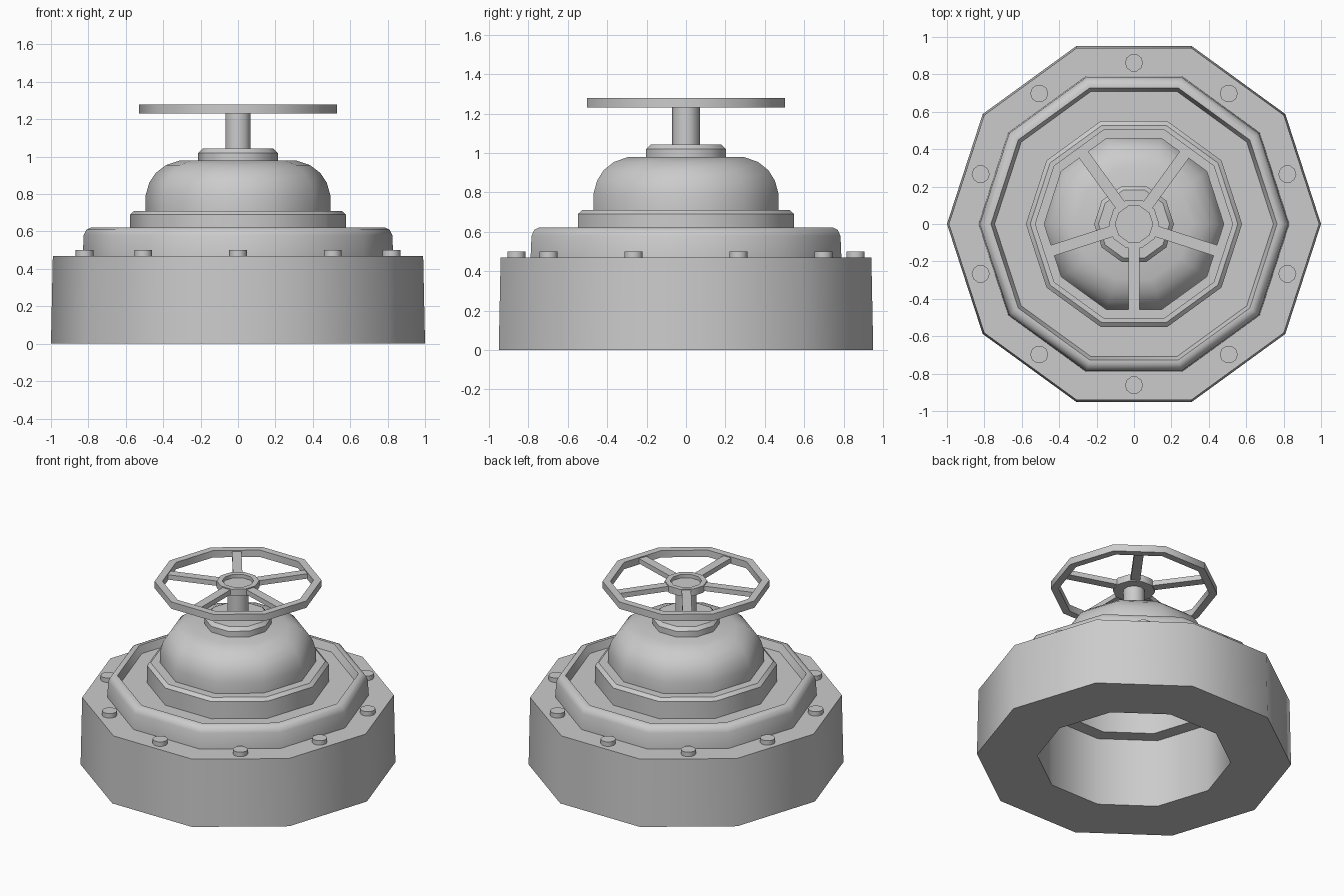
import bpy, bmesh, math
from mathutils import Matrix, Vector

cube = bpy.data.objects.get("Cube")
if cube:
    bpy.data.objects.remove(cube, do_unlink=True)

SIDES = 10
grey = bpy.data.materials.new("plain_grey")
grey.use_nodes = True
GREY = (0.6, 0.6, 0.6, 1)
grey.diffuse_color = GREY
grey.node_tree.nodes["Principled BSDF"].inputs["Base Color"].default_value = GREY


def finish(name, bm):
    """Clean the mesh, make the object and shade it."""
    bmesh.ops.remove_doubles(bm, verts=bm.verts, dist=0.0005)
    bmesh.ops.recalc_face_normals(bm, faces=bm.faces)
    mesh = bpy.data.meshes.new(name)
    bm.to_mesh(mesh)
    bm.free()
    mesh.materials.append(grey)
    obj = bpy.data.objects.new(name, mesh)
    bpy.context.collection.objects.link(obj)
    bpy.ops.object.select_all(action='DESELECT')
    obj.select_set(True)
    bpy.context.view_layer.objects.active = obj
    bpy.ops.object.shade_smooth_by_angle(angle=math.radians(39))
    return obj


def lathe(name, profile, closed=False, turn=0.0):
    """Revolve (radius, height) points into a ten-sided solid."""
    bm = bmesh.new()
    points = profile + [profile[0]] if closed else profile
    start = Matrix.Rotation(turn, 3, 'Z')
    verts = [bm.verts.new(start @ Vector((r, 0, z))) for r, z in points]
    edges = [bm.edges.new(pair) for pair in zip(verts, verts[1:])]
    bmesh.ops.spin(bm, geom=verts + edges, cent=(0, 0, 0), axis=(0, 0, 1),
                   angle=math.tau, steps=SIDES, use_duplicate=False)
    return finish(name, bm)


# Hollow base with a raised rounded rim and a shallow channel inside it
lathe("base_flange", [
    (0.615, 0), (1, 0), (0.99, 0.47), (0.83, 0.47), (0.825, 0.58),
    (0.81, 0.61), (0.785, 0.622), (0.765, 0.622), (0.745, 0.57),
    (0.52, 0.57), (0.52, 0.48), (0.615, 0.48)], closed=True)

# Chamfered step under the dome, open underneath
lathe("dome_step", [
    (0, 0.71), (0.555, 0.71), (0.578, 0.69), (0.578, 0.56),
    (0.52, 0.56), (0.52, 0.66), (0, 0.66)])

# Rounded bonnet
lathe("dome", [
    (0, 0.70), (0.495, 0.70), (0.495, 0.79), (0.475, 0.86), (0.44, 0.913),
    (0.385, 0.955), (0.31, 0.98), (0, 0.98)])

# Collar and stem
lathe("collar", [
    (0, 0.97), (0.213, 0.97), (0.213, 1.02), (0.19, 1.043), (0, 1.043)])
lathe("stem", [(0, 1.03), (0.07, 1.03), (0.07, 1.24), (0, 1.24)],
      turn=math.pi / SIDES)

# Handwheel: rim, recessed hub and five spokes
lathe("wheel_rim", [
    (0.48, 1.232), (0.53, 1.232), (0.53, 1.28), (0.48, 1.28)], closed=True)
lathe("wheel_hub", [
    (0, 1.232), (0.135, 1.232), (0.135, 1.28), (0.1, 1.28),
    (0.1, 1.255), (0, 1.255)])

bm = bmesh.new()
for i in range(5):
    spin = Matrix.Rotation(math.tau * i / 5 - math.pi / 2, 4, 'Z')
    place = Matrix.Translation((0.295, 0, 1.256))
    size = Matrix.Diagonal((0.345, 0.06, 0.034, 1))
    bmesh.ops.create_cube(bm, size=1, matrix=spin @ place @ size)
finish("wheel_spokes", bm)

# Ring of bolt heads on the flange
bm = bmesh.new()
for i in range(SIDES):
    spin = Matrix.Rotation(math.tau * (i + 0.5) / SIDES, 4, 'Z')
    bmesh.ops.create_cone(bm, cap_ends=True, segments=SIDES, radius1=0.048,
                          radius2=0.048, depth=0.05,
                          matrix=spin @ Matrix.Translation((0.862, 0, 0.476)))
finish("flange_bolts", bm)
